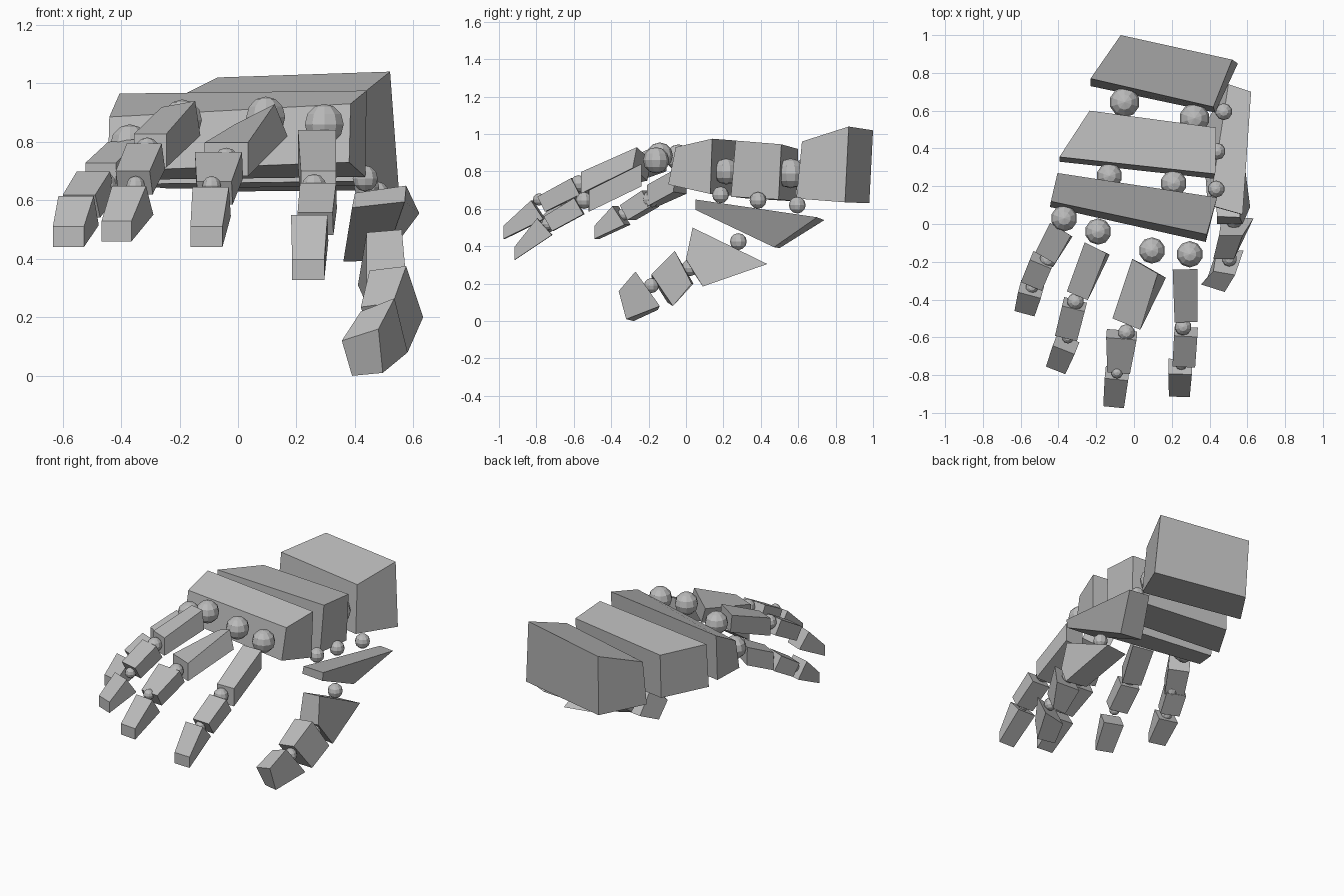
import bpy, bmesh, math
from mathutils import Vector, Matrix

grey = bpy.data.materials.new("grey")
grey.diffuse_color = (0.5, 0.5, 0.5, 1)


def finish(name, bm):
    bmesh.ops.recalc_face_normals(bm, faces=bm.faces[:])
    me = bpy.data.meshes.new(name)
    bm.to_mesh(me)
    bm.free()
    me.materials.append(grey)
    bpy.context.collection.objects.link(bpy.data.objects.new(name, me))


def block(name, top, bottom):
    """Six-sided block; rings run back-left, back-right, front-right, front-left."""
    bm = bmesh.new()
    t = [bm.verts.new(p) for p in top]
    b = [bm.verts.new(p) for p in bottom]
    bm.faces.new(t)
    bm.faces.new(b[::-1])
    for i in range(4):
        j = (i + 1) % 4
        bm.faces.new((t[i], b[i], b[j], t[j]))
    finish(name, bm)


def ball(name, pos, r):
    bm = bmesh.new()
    bmesh.ops.create_uvsphere(bm, u_segments=10, v_segments=6, radius=r,
                              matrix=Matrix.Translation(pos))
    finish(name, bm)


def bone(name, p0, p1, size0, size1, roll0=0, upright=(False, False)):
    """Tapered finger bone from p0 to p1; sizes are (width, height)."""
    p0, p1 = Vector(p0), Vector(p1)
    d = (p1 - p0).normalized()
    z = Vector((0, 0, 1))
    side = z.cross(d).normalized() * -1
    if side.x < 0:
        side = -side
    up = side.cross(-d).normalized()
    if up.z < 0:
        up = -up
    top, bottom = [], []
    for p, (w, h), roll, vert, order in ((p0, size0, roll0, upright[0], (-1, 1)),
                                         (p1, size1, 0, upright[1], (1, -1))):
        rot = Matrix.Rotation(math.radians(roll), 3, d)
        s, u = rot @ side, rot @ (z if vert else up)
        for k in order:
            top.append(p + s * k * w / 2 + u * h / 2)
            bottom.append(p + s * k * w / 2 - u * h / 2)
    block(name, top, bottom)


# Wrist and the two palm blocks
block("wrist",
      [(-.07, 1.0, 1.02), (.52, .87, 1.04), (.42, .62, .96), (-.23, .77, .94)],
      [(-.06, .98, .63), (.55, .85, .635), (.43, .59, .655), (-.23, .73, .65)])
block("palm_rear",
      [(-.235, .6, .92), (.435, .51, .945), (.43, .265, .965), (-.395, .355, .94)],
      [(-.235, .59, .64), (.43, .495, .65), (.42, .24, .665), (-.395, .33, .655)])
block("palm_front",
      [(-.405, .27, .965), (.44, .14, .975), (.385, -.055, .93), (-.44, .12, .885)],
      [(-.4, .25, .67), (.435, .13, .68), (.38, -.095, .73), (-.445, .09, .70)])

# Thumb base plate and thumb bones
block("thumb_base",
      [(.5, .74, .54), (.62, .70, .555), (.575, .05, .65), (.40, .1, .625)],
      [(.36, .5, .39), (.5, .47, .395), (.57, .05, .595), (.39, .1, .575)])
block("thumb_lower",
      [(.41, .41, .31), (.57, .435, .305), (.56, .035, .5), (.44, .04, .49)],
      [(.46, .1, .2), (.615, .09, .185), (.575, .0, .33), (.44, .0, .32)])
block("thumb_middle",
      [(.465, .04, .2), (.633, .03, .2), (.575, -.06, .375), (.45, -.06, .36)],
      [(.46, -.1, .1), (.58, -.07, .08), (.53, -.185, .25), (.42, -.185, .235)])
block("thumb_tip",
      [(.435, -.15, .06), (.58, -.14, .08), (.535, -.27, .265), (.42, -.25, .22)],
      [(.39, -.28, .0), (.495, -.32, .01), (.48, -.36, .16), (.355, -.32, .12)])

# Palm and thumb joints
for i, (p, r) in enumerate([
        ((-.05, .645, .79), .08), ((.32, .56, .79), .08),
        ((-.13, .255, .80), .068), ((.21, .215, .80), .07),
        ((.475, .595, .62), .045), ((.44, .385, .645), .045),
        ((.435, .185, .675), .045), ((.5, .28, .425), .045),
        ((.53, .02, .285), .045), ((.505, -.185, .19), .04)]):
    ball(f"hand_joint_{i + 1}", p, r)

# Fingers: knuckle, then bones (start, end) and the two small joints
fingers = {
    "index": dict(knuckle=(.295, -.16, .86), roll=0, bones=[
        ((.27, -.24, .78), (.275, -.52, .642)), ((.275, -.57, .615), (.265, -.735, .52)),
        ((.245, -.755, .505), (.24, -.915, .362))],
        joints=[(.26, -.545, .645), (.25, -.74, .52)]),
    "middle": dict(knuckle=(.095, -.14, .885), roll=25, bones=[
        ((.08, -.235, .84), (-.04, -.53, .74)), ((-.065, -.585, .72), (-.08, -.77, .625)),
        ((-.09, -.79, .595), (-.108, -.97, .475))],
        joints=[(-.04, -.575, .735), (-.09, -.785, .65)]),
    "ring": dict(knuckle=(-.19, -.04, .875), roll=10, bones=[
        ((-.195, -.13, .87), (-.30, -.38, .77)), ((-.315, -.425, .75), (-.355, -.585, .66)),
        ((-.36, -.635, .60), (-.415, -.775, .495))],
        joints=[(-.31, -.41, .77), (-.35, -.6, .65)]),
    "little": dict(knuckle=(-.37, .03, .79), roll=5, bones=[
        ((-.385, -.03, .745), (-.47, -.18, .67)), ((-.485, -.19, .655), (-.535, -.31, .58)),
        ((-.545, -.345, .565), (-.58, -.475, .475))],
        joints=[(-.455, -.19, .65), (-.54, -.335, .57)]),
}
for name, f in fingers.items():
    w = .17 if name == "middle" else .13
    ball(name + "_knuckle", f["knuckle"], .07)
    (a, b), (c, d), (e, g) = f["bones"]
    bone(name + "_lower", a, b, (w, .12), (w - .01, .115), f["roll"], (True, True))
    bone(name + "_middle", c, d, (w * .95, .10), (.12, .09))
    bone(name + "_tip", e, g, (.125, .12), (.11, .07), 0, (False, True))
    ball(name + "_joint_1", f["joints"][0], .045)
    ball(name + "_joint_2", f["joints"][1], .033)
